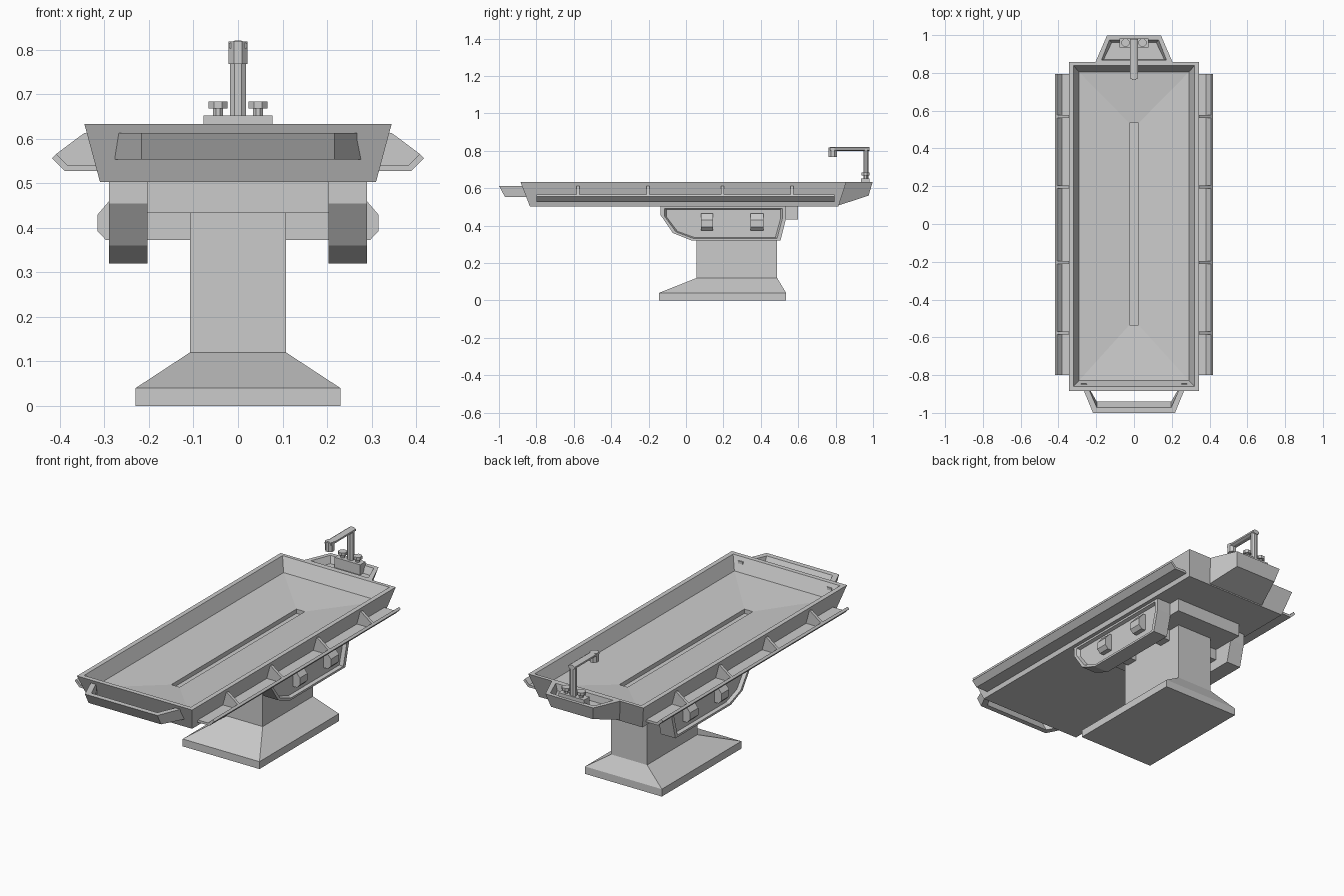
import bpy, bmesh, math

cube = bpy.data.objects.get("Cube")
if cube:
    bpy.data.objects.remove(cube, do_unlink=True)

GREY = (0.6, 0.6, 0.6, 1)
steel = bpy.data.materials.new("brushed_grey")
steel.use_nodes = True
steel.diffuse_color = GREY
steel.node_tree.nodes["Principled BSDF"].inputs["Base Color"].default_value = GREY


def loft(name, rings):
    """Skin a stack of equal-length point rings and cap both ends."""
    bm = bmesh.new()
    loops = [[bm.verts.new(p) for p in ring] for ring in rings]
    n = len(loops[0])
    for a, b in zip(loops, loops[1:]):
        for i in range(n):
            j = (i + 1) % n
            bm.faces.new((a[i], a[j], b[j], b[i]))
    bm.faces.new(loops[0][::-1])
    bm.faces.new(loops[-1])
    bmesh.ops.recalc_face_normals(bm, faces=bm.faces)
    mesh = bpy.data.meshes.new(name)
    bm.to_mesh(mesh)
    bm.free()
    mesh.materials.append(steel)
    obj = bpy.data.objects.new(name, mesh)
    bpy.context.collection.objects.link(obj)
    return obj


def rect(x, y0, y1, z):
    return [(-x, y0, z), (x, y0, z), (x, y1, z), (-x, y1, z)]


def trapezoid(x0, y0, x1, y1, z0, z1):
    return [(-x0, y0, z0), (x0, y0, z0), (x1, y1, z1), (-x1, y1, z1)]


def along_x(profile, x):
    return [(x, y, z) for y, z in profile]


def along_y(profile, y):
    return [(x, y, z) for x, z in profile]


def octagon(rx, ry):
    k = 1 / math.cos(math.pi / 8)
    angles = [math.pi / 8 + i * math.pi / 4 for i in range(8)]
    return [(rx * k * math.cos(a), ry * k * math.sin(a)) for a in angles]


def post(name, x, y, rx, ry, z0, z1):
    return loft(name, [[(x + a, y + b, z) for a, b in octagon(rx, ry)] for z in (z0, z1)])


# Pedestal with flared foot and head block
loft("pedestal", [
    rect(0.23, -0.145, 0.535, 0), rect(0.23, -0.145, 0.535, 0.04),
    rect(0.108, 0.057, 0.487, 0.12), rect(0.108, 0.057, 0.487, 0.44)])
loft("head_block", [rect(0.205, -0.055, 0.6, 0.433), rect(0.205, -0.055, 0.6, 0.505)])

# Tray with sloped floor and central drain slot
loft("tray", [
    rect(0.31, -0.835, 0.815, 0.503), rect(0.345, -0.885, 0.857, 0.633),
    rect(0.32, -0.86, 0.838, 0.633), rect(0.29, -0.828, 0.804, 0.562),
    rect(0.025, -0.535, 0.535, 0.538), rect(0.025, -0.535, 0.535, 0.515)])

# Recessed shelf at the back of the tray
loft("back_shelf", [
    trapezoid(0.18, 0.80, 0.125, 0.976, 0.503, 0.56),
    trapezoid(0.207, 0.85, 0.143, 0.998, 0.633, 0.633),
    trapezoid(0.172, 0.868, 0.13, 0.975, 0.633, 0.633),
    trapezoid(0.16, 0.872, 0.118, 0.96, 0.597, 0.597)])

# Tap: mounting block, upright, arm, spout and two knobs
loft("tap_block", [rect(0.077, 0.935, 0.982, z) for z in (0.59, 0.652)])
post("tap_upright", 0, 0.963, 0.018, 0.014, 0.65, 0.81)
loft("tap_arm", [along_y([(a, 0.809 + b) for a, b in octagon(0.02, 0.011)], y)
                 for y in (0.77, 0.98)])
post("tap_spout", 0, 0.785, 0.021, 0.022, 0.768, 0.818)
for side, s in (("left", 1), ("right", -1)):
    post("knob_stem_" + side, s * 0.045, 0.96, 0.011, 0.011, 0.65, 0.67)
    post("knob_" + side, s * 0.045, 0.96, 0.021, 0.021, 0.668, 0.684)

# Front grab handle, leaning inwards towards its lower edge
half = [(0.281, -0.845), (0.217, -1.0), (0.197, -0.972), (0.252, -0.845)]
outer, inner = half[:2], half[2:]
u_shape = outer + [(-x, y) for x, y in outer[::-1]]
u_shape += [(-x, y) for x, y in inner[::-1]] + inner
loft("grab_handle", [
    [(x, y, 0.613) for x, y in u_shape],
    [(x, y + (0.032 if y < -0.9 else 0), 0.553) for x, y in u_shape]])

# Side rails, brackets and side housings
rail = [(0.312, 0.527), (0.389, 0.527), (0.418, 0.556),
        (0.408, 0.566), (0.382, 0.54), (0.315, 0.54)]
gusset = [(0.335, 0.613), (0.345, 0.613), (0.408, 0.566), (0.382, 0.538), (0.315, 0.538)]
housing = [(-0.135, 0.503), (-0.135, 0.455), (-0.07, 0.36), (0.03, 0.32),
           (0.505, 0.32), (0.535, 0.44), (0.535, 0.503)]


def inset(ky, kz):
    return [(0.2 + (y - 0.2) * ky, 0.412 + (z - 0.412) * kz) for y, z in housing]


for side, s in (("left", 1), ("right", -1)):
    loft("side_rail_" + side, [along_y([(s * x, z) for x, z in rail], y)
                               for y in (-0.8, 0.795)])
    for i, y in enumerate((-0.578, -0.203, 0.195, 0.568)):
        loft(f"rail_bracket_{side}_{i + 1}", [
            along_y([(s * x, z) for x, z in gusset], y + d) for d in (-0.008, 0.008)])
    loft("side_housing_" + side, [
        along_x(housing, s * 0.203), along_x(housing, s * 0.29),
        along_x(inset(0.94, 0.88), s * 0.29), along_x(inset(0.91, 0.82), s * 0.272)])

# Cross bars through the housings, with chamfered ends
bar = [(0.285, 0.465), (0.315, 0.43), (0.315, 0.392), (0.297, 0.373)]
bar += [(-x, z) for x, z in bar[::-1]]
for name, y0, y1 in (("front", 0.08, 0.145), ("rear", 0.345, 0.415)):
    loft("cross_bar_" + name, [along_y(bar, y) for y in (y0, y1)])
